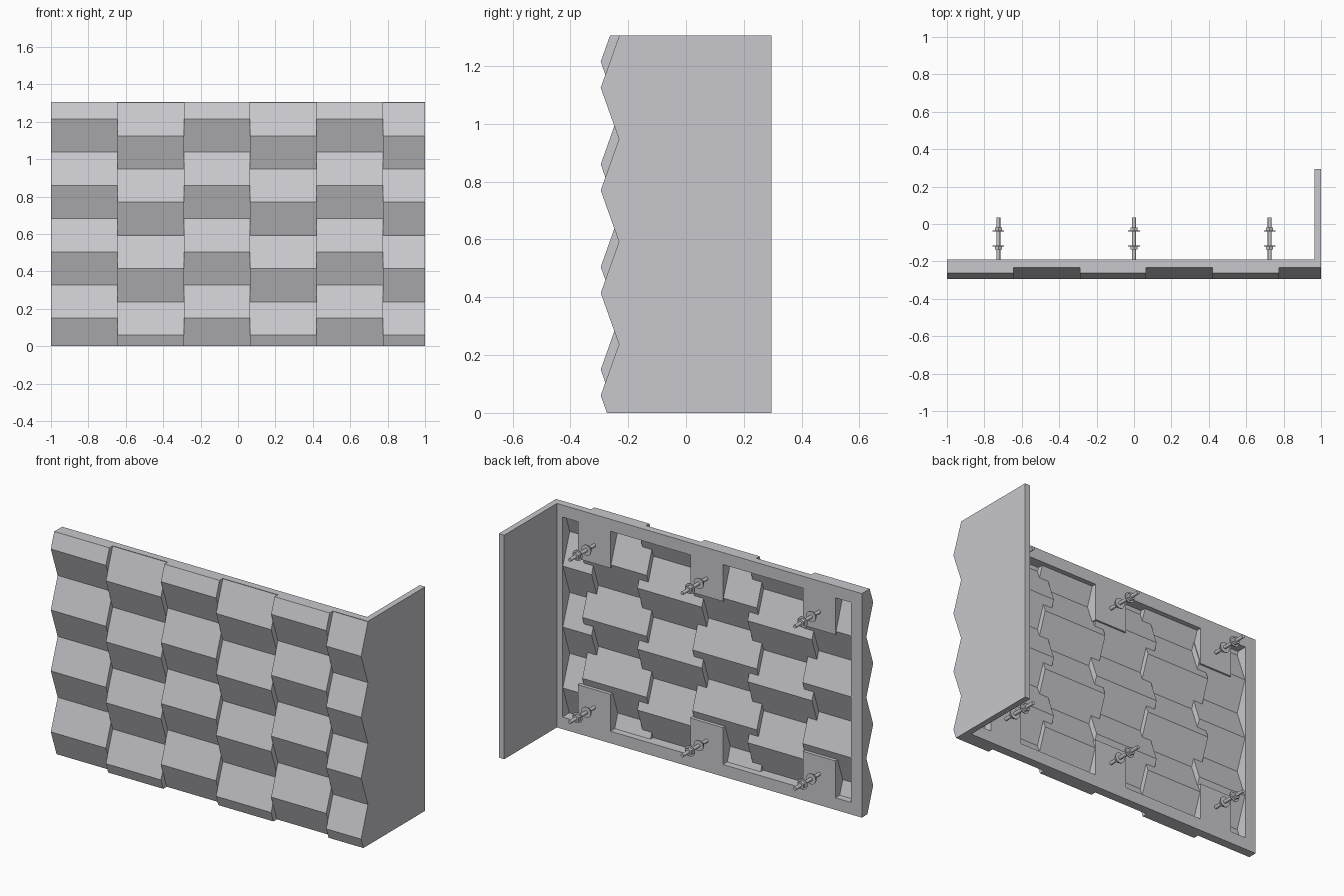
import bpy, bmesh, math
from mathutils import Vector

if "Cube" in bpy.data.objects:
    bpy.data.objects.remove(bpy.data.objects["Cube"])

H = 1.305                 # height
BACK = -0.19              # rear plane of the panel
PITCH = 0.355             # spacing of ridges
RIDGES = (0.15, 0.06)     # lowest ridge of alternating columns
COLS = [-1, -0.645, -0.29, 0.065, 0.42, 0.775, 1]
SHELL, GROW = 0.037, 0.03  # shell thickness, sideways growth of the inner steps
BORDER, PAD = 0.07, 0.105  # frame width, half size of a fixing pad
BOLT_X, BOLT_Z = (-0.725, 0.0, 0.725), (0.18, 1.125)

grey = bpy.data.materials.new("light_grey")
grey.diffuse_color = (0.58, 0.58, 0.61, 1)
grey.use_nodes = True
grey.node_tree.nodes["Principled BSDF"].inputs["Base Color"].default_value = grey.diffuse_color


def wave(x, z):
    """Folded front surface at x, z."""
    col = sum(x > c for c in COLS[1:-1])
    d = ((z - RIDGES[col % 2]) / PITCH) % 1
    return -0.295 + 0.063 * 2 * min(d, 1 - d)


def front(xm, zm, z):
    return wave(xm, z)


def back(xm, zm, z):
    """Rear surface: return wing, frame, fixing pads, and hollow shell."""
    if xm > 0.965:
        return 0.295
    if abs(xm) > 1 - BORDER or not BORDER < zm < H - BORDER:
        return BACK
    near_end = zm < BOLT_Z[0] + PAD or zm > BOLT_Z[1] - PAD
    if near_end and any(abs(xm - b) < PAD for b in BOLT_X):
        return BACK
    return max(wave(max(-1, xm - GROW), z), wave(min(1, xm + GROW), z)) + SHELL


def build_panel():
    bm = bmesh.new()

    def face(pts, normal):
        uniq = []
        for p in pts:
            if all((Vector(p) - Vector(q)).length > 1e-5 for q in uniq):
                uniq.append(p)
        if len(uniq) < 3:
            return
        f = bm.faces.new([bm.verts.new(p) for p in uniq])
        f.normal_update()
        if f.normal.dot(Vector(normal)) < 0:
            f.normal_flip()

    # Grid lines at every fold, step, pad and frame edge
    xs = set(COLS) | {-1 + BORDER, 1 - BORDER, 0.965}
    xs |= {c + s * GROW for c in COLS[1:-1] for s in (-1, 1)}
    xs |= {b + s * PAD for b in BOLT_X for s in (-1, 1)}
    zs = {0, H, BORDER, H - BORDER, BOLT_Z[0] + PAD, BOLT_Z[1] - PAD}
    zs |= {r + k * PITCH / 2 for r in (*RIDGES, sum(RIDGES) / 2) for k in range(-1, 8)}
    xs = sorted({round(x, 4) for x in xs})
    zs = sorted({round(z, 4) for z in zs if 0 <= z <= H})
    xi = [(a, b, (a + b) / 2) for a, b in zip(xs, xs[1:])]
    zi = [(a, b, (a + b) / 2) for a, b in zip(zs, zs[1:])]

    # Front and rear skins with the step walls between cells
    for fn, s in ((front, -1), (back, 1)):
        for x0, x1, xm in xi:
            for z0, z1, zm in zi:
                y0, y1 = fn(xm, zm, z0), fn(xm, zm, z1)
                face([(x0, y0, z0), (x1, y0, z0), (x1, y1, z1), (x0, y1, z1)], (0, s, 0))
        for (_, x, xa), (_, _, xb) in zip(xi, xi[1:]):
            for z0, z1, zm in zi:
                a0, a1 = fn(xa, zm, z0), fn(xa, zm, z1)
                b0, b1 = fn(xb, zm, z0), fn(xb, zm, z1)
                face([(x, a0, z0), (x, a1, z1), (x, b1, z1), (x, b0, z0)],
                     (s * (a0 + a1 - b0 - b1), 0, 0))
        for (_, z, za), (_, _, zb) in zip(zi, zi[1:]):
            for x0, x1, xm in xi:
                a, b = fn(xm, za, z), fn(xm, zb, z)
                face([(x0, a, z), (x1, a, z), (x1, b, z), (x0, b, z)], (0, 0, s * (a - b)))

    # Outer rim
    for x, xm in ((-1, xi[0][2]), (1, xi[-1][2])):
        for z0, z1, zm in zi:
            face([(x, front(xm, zm, z0), z0), (x, back(xm, zm, z0), z0),
                  (x, back(xm, zm, z1), z1), (x, front(xm, zm, z1), z1)], (x, 0, 0))
    for z, zm, n in ((0, zi[0][2], -1), (H, zi[-1][2], 1)):
        for x0, x1, xm in xi:
            f, b = front(xm, zm, z), back(xm, zm, z)
            face([(x0, f, z), (x1, f, z), (x1, b, z), (x0, b, z)], (0, 0, n))

    # Weld and merge flat areas
    bmesh.ops.remove_doubles(bm, verts=bm.verts[:], dist=1e-4)
    bmesh.ops.dissolve_limit(bm, angle_limit=math.radians(1),
                             verts=bm.verts[:], edges=bm.edges[:])
    me = bpy.data.meshes.new("folded_corner_panel")
    bm.to_mesh(me)
    bm.free()
    me.materials.append(grey)
    bpy.context.collection.objects.link(bpy.data.objects.new("folded_corner_panel", me))


def rod(name, x, z, y0, y1, r, sides):
    """Cylinder lying along y."""
    bpy.ops.mesh.primitive_cylinder_add(vertices=sides, radius=r, depth=y1 - y0,
                                        location=(x, (y0 + y1) / 2, z),
                                        rotation=(math.pi / 2, 0, 0))
    ob = bpy.context.object
    ob.name = name
    ob.data.materials.append(grey)
    if sides > 6:
        bpy.ops.object.shade_smooth_by_angle()


build_panel()

# Threaded fixings: rod with two washers clamped by two nuts
for bx in BOLT_X:
    for bz in BOLT_Z:
        rod("fixing_rod", bx, bz, -0.2, 0.035, 0.01, 20)
        rod("outer_washer", bx, bz, -0.04, -0.035, 0.031, 24)
        rod("outer_nut", bx, bz, -0.035, -0.018, 0.022, 6)
        rod("inner_washer", bx, bz, -0.12, -0.115, 0.031, 24)
        rod("inner_nut", bx, bz, -0.137, -0.12, 0.022, 6)
